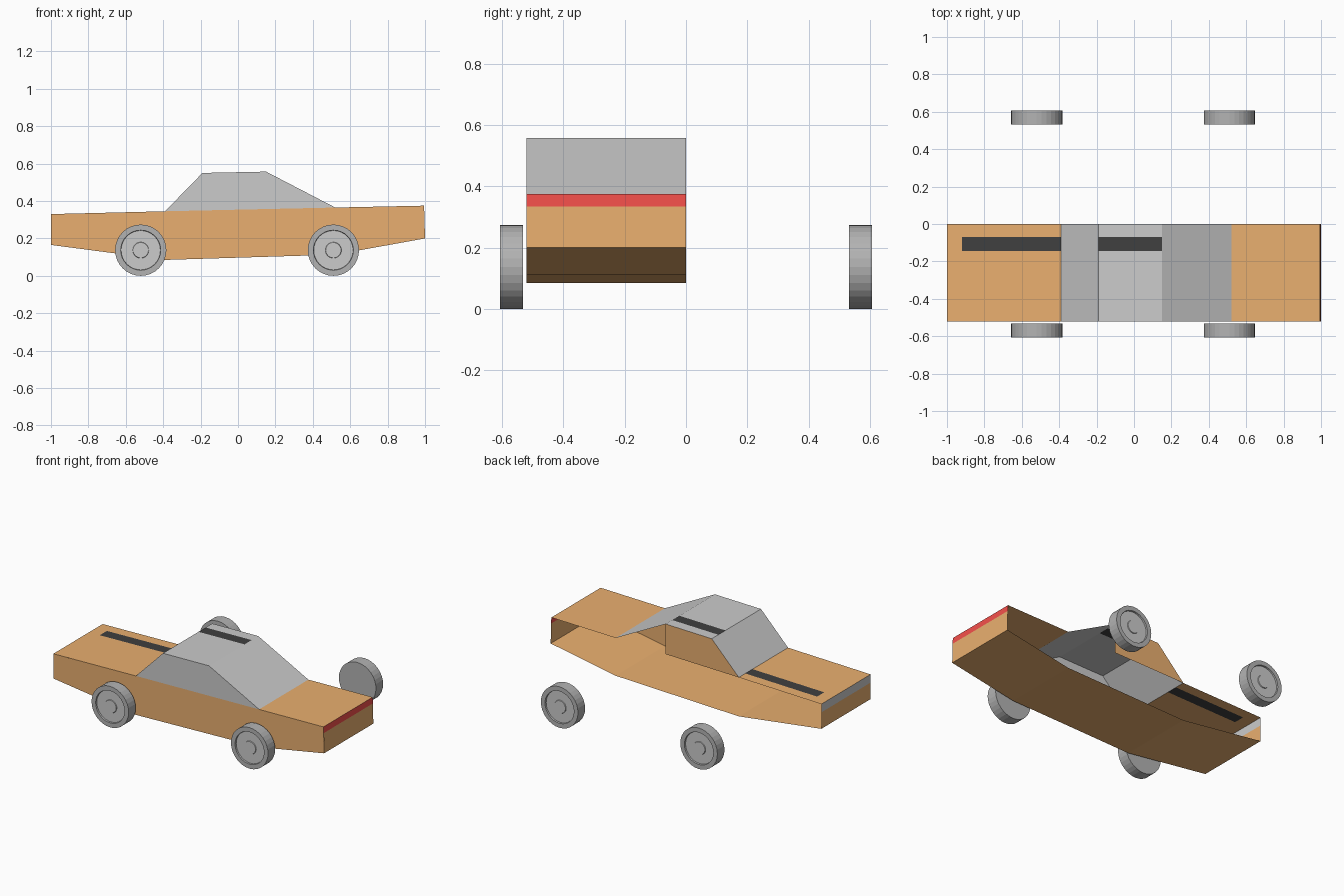
import bpy, bmesh, math

if "Cube" in bpy.data.objects:
    bpy.data.objects.remove(bpy.data.objects["Cube"])

WIDTH = -0.52            # outer side of the half shell; the centre plane is open
S0, S1 = -0.07, -0.145   # racing stripe edges in y


def material(name, rgb):
    m = bpy.data.materials.new(name)
    m.diffuse_color = (*rgb, 1)
    m.use_nodes = True
    m.node_tree.nodes["Principled BSDF"].inputs["Base Color"].default_value = m.diffuse_color
    return m


ORANGE = material("orange_paint", (0.82, 0.43, 0.16))
RED = material("red_light", (0.91, 0.08, 0.07))
BLACK = material("black_stripe", (0.05, 0.05, 0.05))
RUBBER = material("dark_rubber", (0.45, 0.45, 0.45))


def build(name, polygons, mat=None):
    """Flat-faced object from a few polygons."""
    bm = bmesh.new()
    for poly in polygons:
        bm.faces.new([bm.verts.new(p) for p in poly])
    bmesh.ops.remove_doubles(bm, verts=bm.verts, dist=1e-5)
    bmesh.ops.recalc_face_normals(bm, faces=bm.faces)
    mesh = bpy.data.meshes.new(name)
    bm.to_mesh(mesh)
    bm.free()
    if mat:
        mesh.materials.append(mat)
    ob = bpy.data.objects.new(name, mesh)
    bpy.context.collection.objects.link(ob)
    return ob


def sweep(profile, y0=0.0, y1=WIDTH):
    """Quads following an x-z profile between two y positions."""
    return [[(a[0], y0, a[1]), (b[0], y0, b[1]), (b[0], y1, b[1]), (a[0], y1, a[1])]
            for a, b in zip(profile, profile[1:])]


def side(profile, y):
    return [[(x, y, z) for x, z in profile]]


# Profile corners (x, z)
nose, hood_tip, cowl = (-1, 0.33), (-0.92, 0.332), (-0.39, 0.345)
roof_front, roof_back = (-0.19, 0.55), (0.15, 0.557)
deck, tail = (0.52, 0.365), (0.995, 0.375)
floor = [(-1, 0.165), (-0.39, 0.085), (0.52, 0.113), (1, 0.2)]
grille_low, tail_low = (-1, 0.275), (0.997, 0.334)

# Painted body shell
build("body_side", side([nose, cowl, deck, tail] + floor[::-1], WIDTH), ORANGE)
build("floor_pan", sweep(floor), ORANGE)
build("hood", sweep([nose, hood_tip]) + sweep([hood_tip, cowl], 0, S0)
      + sweep([hood_tip, cowl], S1, WIDTH), ORANGE)
build("rear_deck", sweep([deck, tail]), ORANGE)
build("nose_panel", sweep([floor[0], grille_low]), ORANGE)
build("tail_panel", sweep([tail_low, floor[3]]), ORANGE)
build("cabin_centre_panel", side([cowl, roof_front, roof_back, (0.15, 0.356)], 0), ORANGE)

# Lights
build("front_light_strip", sweep([grille_low, nose]))
build("rear_light_strip", sweep([tail, tail_low]), RED)

# Cabin
build("cabin_side", side([cowl, roof_front, roof_back, deck], WIDTH))
build("windshield", sweep([cowl, roof_front]))
build("rear_window", sweep([roof_back, deck]))
build("roof", sweep([roof_front, roof_back], 0, S0) + sweep([roof_front, roof_back], S1, WIDTH))

# Stripes
build("hood_stripe", sweep([hood_tip, cowl], S0, S1), BLACK)
build("roof_stripe", sweep([roof_front, roof_back], S0, S1), BLACK)


def lathe(name, rings, x, z, sgn, mat=None, n=32):
    """Revolve (radius, y) rings around a wheel axle; zero radius closes a cap."""
    polys = []
    for (r0, y0), (r1, y1) in zip(rings, rings[1:]):
        for i in range(n):
            a, b = (2 * math.pi * k / n for k in (i, i + 1))
            quad = [(r, sgn * y, t) for r, y, t in
                    ((r0, y0, a), (r0, y0, b), (r1, y1, b), (r1, y1, a)) if r > 0 or t == a]
            polys.append([(x + r * math.cos(t), y, z + r * math.sin(t)) for (r, y, t) in quad])
    return build(name, polys, mat)


# Wheels: tyre with closed inner face, recessed rim, small hub
R = 0.137
for end, x in (("front", -0.52), ("rear", 0.51)):
    for label, sgn in (("right", -1), ("left", 1)):
        tag = f"{end}_{label}"
        lathe(f"{tag}_tyre", [(0, 0.532), (R, 0.532), (R, 0.607), (0.107, 0.607),
                              (0.105, 0.597)], x, R, sgn, RUBBER)
        lathe(f"{tag}_rim", [(0.105, 0.597), (0.043, 0.597)], x, R, sgn)
        lathe(f"{tag}_hub", [(0.043, 0.597), (0.041, 0.602), (0, 0.602)], x, R, sgn)
